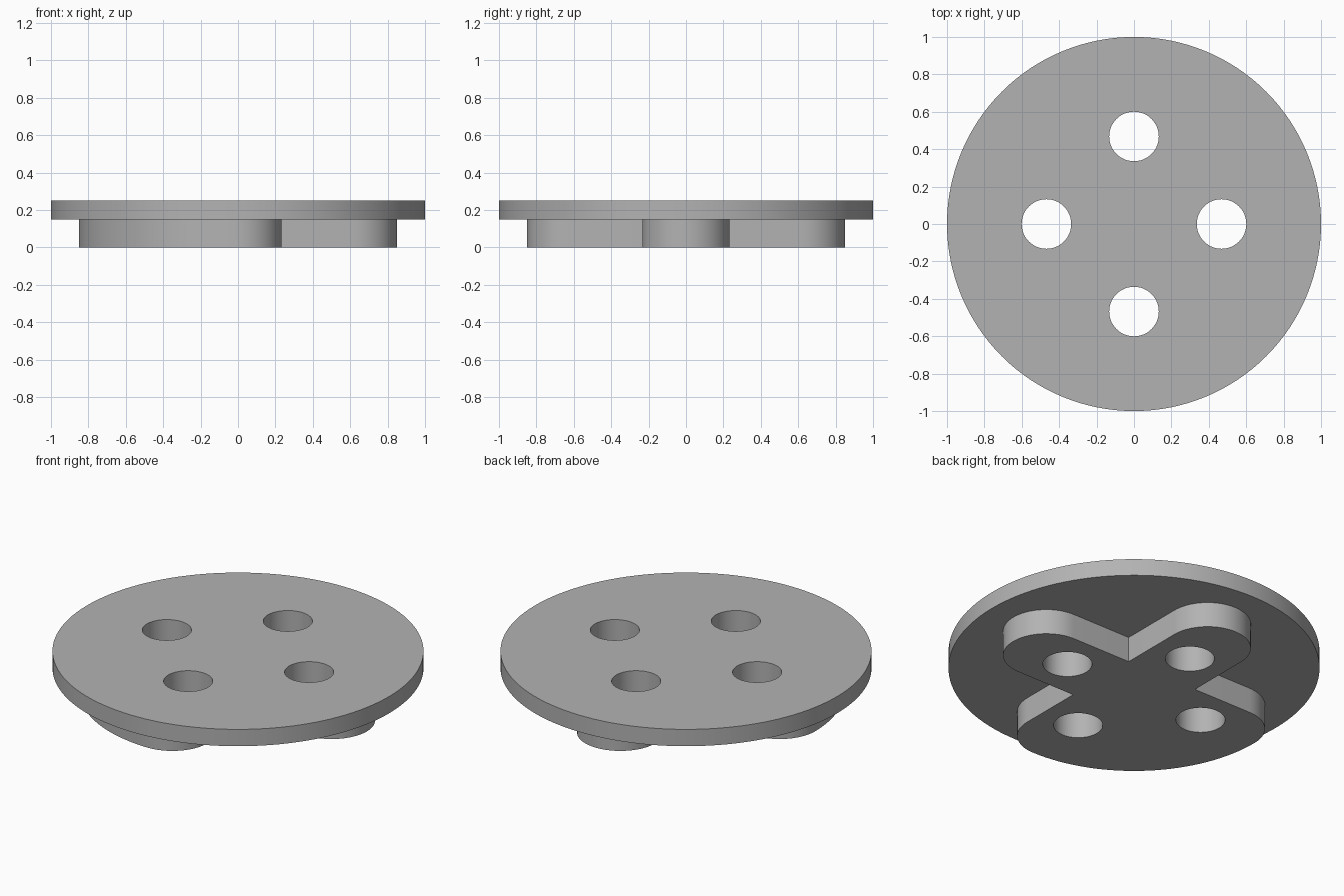
import bpy, bmesh
from math import sin, cos, radians
from mathutils import Vector

cube = bpy.data.objects.get("Cube")
if cube:
    bpy.data.objects.remove(cube, do_unlink=True)

PLATE_R, BOSS_R = 1.0, 0.85
ARM = 0.2333               # half width of an arm
END = BOSS_R - ARM         # centre of an arm's round end
HOLE_R, HOLE_POS = 0.1325, 0.468
BOSS_TOP, PLATE_TOP = 0.15, 0.25

grey = bpy.data.materials.new("plain grey")
grey.use_nodes = True
grey.diffuse_color = (0.45, 0.45, 0.45, 1)
grey.node_tree.nodes["Principled BSDF"].inputs["Base Color"].default_value = (0.45, 0.45, 0.45, 1)


def arc(cx, cy, r, start, end, steps):
    """Points along an arc, without its last point."""
    angles = [radians(start + (end - start) * i / steps) for i in range(steps)]
    return [(cx + r * cos(a), cy + r * sin(a)) for a in angles]


def slab(name, outline, z0, z1):
    """Extrude an outline pierced by the four round holes."""
    holes = [arc(x * HOLE_POS, y * HOLE_POS, HOLE_R, 0, 360, 48)
             for x, y in ((1, 0), (0, 1), (-1, 0), (0, -1))]
    bm = bmesh.new()
    for loop in [outline] + holes:
        verts = [bm.verts.new((x, y, z0)) for x, y in loop]
        for i, v in enumerate(verts):
            bm.edges.new((verts[i - 1], v))
    bmesh.ops.triangle_fill(bm, edges=bm.edges[:], use_beauty=True, normal=Vector((0, 0, 1)))
    cap = bmesh.ops.extrude_face_region(bm, geom=bm.faces[:], use_keep_orig=True)
    top = [g for g in cap["geom"] if isinstance(g, bmesh.types.BMVert)]
    bmesh.ops.translate(bm, verts=top, vec=(0, 0, z1 - z0))
    bmesh.ops.recalc_face_normals(bm, faces=bm.faces[:])
    mesh = bpy.data.meshes.new(name)
    bm.to_mesh(mesh)
    bm.free()
    mesh.materials.append(grey)
    obj = bpy.data.objects.new(name, mesh)
    bpy.context.collection.objects.link(obj)
    bpy.ops.object.select_all(action='DESELECT')
    obj.select_set(True)
    bpy.context.view_layer.objects.active = obj
    bpy.ops.object.shade_smooth_by_angle(angle=radians(30))
    return obj


# Round top plate
slab("round_plate", arc(0, 0, PLATE_R, 0, 360, 128), BOSS_TOP, PLATE_TOP)

# Cross-shaped boss: four round-ended arms, one quadrant filled by a large arc
boss = arc(END, 0, ARM, -90, 90, 32) + [(END, ARM), (ARM, ARM)]
boss += arc(0, END, ARM, 0, 180, 32) + [(-ARM, END), (-ARM, ARM)]
boss += arc(-END, 0, ARM, 90, 180, 16)
boss += arc(0, 0, BOSS_R, 180, 270, 32)
boss += arc(0, -END, ARM, 270, 360, 16) + [(ARM, -END), (ARM, -ARM)]
slab("cross_boss", boss, 0, BOSS_TOP)
